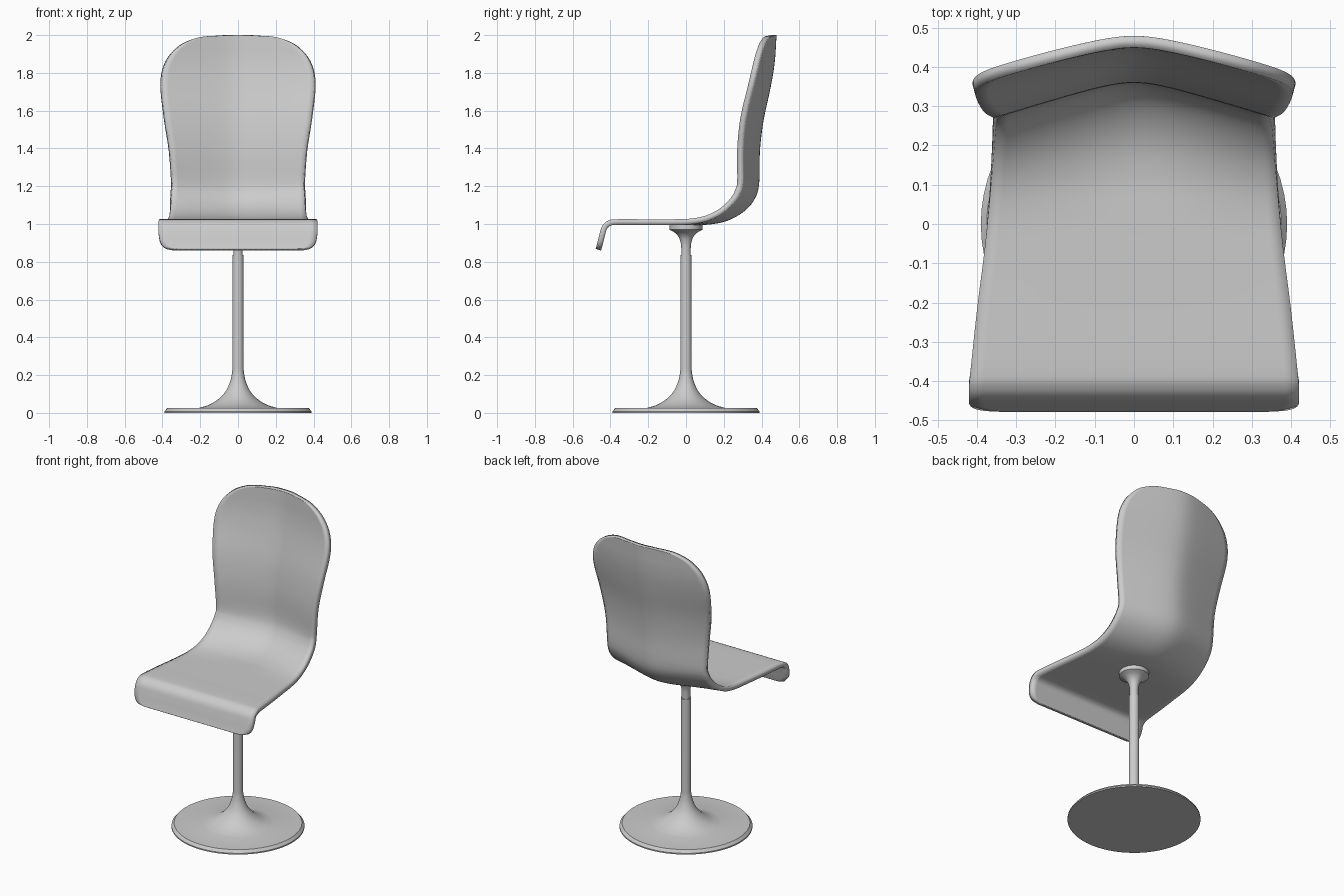
import bpy
import math
from mathutils import Vector

if "Cube" in bpy.data.objects:
    bpy.data.objects.remove(bpy.data.objects["Cube"])


def make_object(name, verts, faces, angle):
    mesh = bpy.data.meshes.new(name)
    mesh.from_pydata(verts, [], faces)
    mesh.update()
    obj = bpy.data.objects.new(name, mesh)
    bpy.context.collection.objects.link(obj)
    bpy.ops.object.select_all(action='DESELECT')
    obj.select_set(True)
    bpy.context.view_layer.objects.active = obj
    bpy.ops.object.shade_smooth_by_angle(angle=math.radians(angle))
    return obj


def lathe(name, profile, sides=64):
    n = len(profile)
    verts = [(r * math.cos(2 * math.pi * i / sides), r * math.sin(2 * math.pi * i / sides), z)
             for i in range(sides) for r, z in profile]
    faces = []
    for i in range(sides):
        j = (i + 1) % sides
        faces += [(i * n + k, j * n + k, j * n + k + 1, i * n + k + 1) for k in range(n - 1)]
    faces.append([i * n for i in reversed(range(sides))])
    faces.append([i * n + n - 1 for i in range(sides)])
    return make_object(name, verts, faces, 35)


def spline(points, steps):
    # Catmull-Rom through all the points
    p = [Vector(q) for q in points]
    p = [2 * p[0] - p[1]] + p + [2 * p[-1] - p[-2]]
    out = []
    for a, b, c, d in zip(p, p[1:], p[2:], p[3:]):
        for s in range(steps):
            t = s / steps
            out.append(0.5 * (2 * b + (c - a) * t + (2 * a - 5 * b + 4 * c - d) * t ** 2
                              + (3 * b - a - 3 * c + d) * t ** 3))
    return out + [p[-2]]


# Seat shell: centre line (y, z), half width and amount of sideways curl
shell = [
    (-0.464, 0.864, 0.34, 0), (-0.461, 0.874, 0.385, 0), (-0.454, 0.90, 0.41, 0),
    (-0.443, 0.945, 0.42, 0), (-0.431, 0.982, 0.42, 0), (-0.408, 1.003, 0.42, 0),
    (-0.37, 1.01, 0.416, 0), (-0.22, 1.01, 0.40, 0), (-0.07, 1.01, 0.381, 0),
    (0.03, 1.01, 0.371, 0.04), (0.12, 1.012, 0.364, 0.22), (0.21, 1.03, 0.359, 0.5),
    (0.29, 1.072, 0.356, 0.75), (0.345, 1.13, 0.353, 0.9), (0.372, 1.21, 0.35, 0.95),
    (0.376, 1.38, 0.362, 0.95), (0.394, 1.54, 0.388, 0.9), (0.428, 1.70, 0.407, 0.82),
    (0.447, 1.80, 0.399, 0.8), (0.457, 1.88, 0.366, 0.8), (0.461, 1.94, 0.31, 0.8),
    (0.463, 1.975, 0.242, 0.8), (0.464, 1.992, 0.17, 0.8), (0.464, 2.0, 0.06, 0.8),
]
rows = spline(shell, 4)
COLS = 24
verts = []
for i, (y, z, w, curl) in enumerate(rows):
    a, b = rows[max(i - 1, 0)], rows[min(i + 1, len(rows) - 1)]
    ty, tz = b[0] - a[0], b[1] - a[1]
    length = math.hypot(ty, tz)
    ny, nz = -tz / length, ty / length
    for k in range(COLS + 1):
        x = w * (2 * k / COLS - 1)
        d = curl * 0.33 * (math.sqrt(x * x + 0.0064) - 0.08)
        verts.append((x, y + ny * d, z + nz * d))
S = COLS + 1
faces = [(i * S + k, i * S + k + 1, (i + 1) * S + k + 1, (i + 1) * S + k)
         for i in range(len(rows) - 1) for k in range(COLS)]
seat = make_object("seat_shell", verts, faces, 40)
solid = seat.modifiers.new("thickness", 'SOLIDIFY')
solid.thickness = 0.03
solid.offset = 0
seat.modifiers.move(len(seat.modifiers) - 1, 0)

# Flared base running up into the column
flare = [(0.205, 0.027), (0.155, 0.042), (0.105, 0.072), (0.065, 0.115),
         (0.042, 0.165), (0.032, 0.21), (0.03, 0.235)]
lathe("base_and_column", [(0.39, 0), (0.39, 0.008), (0.375, 0.025)]
      + [tuple(p) for p in spline(flare, 4)] + [(0.03, 0.835)])

# Swivel mount under the seat
neck = [(0.025, 0.87), (0.028, 0.90), (0.038, 0.93), (0.058, 0.953), (0.088, 0.97)]
lathe("seat_mount", [(0.025, 0.82)] + [tuple(p) for p in spline(neck, 4)] + [(0.088, 1.0)], 48)
